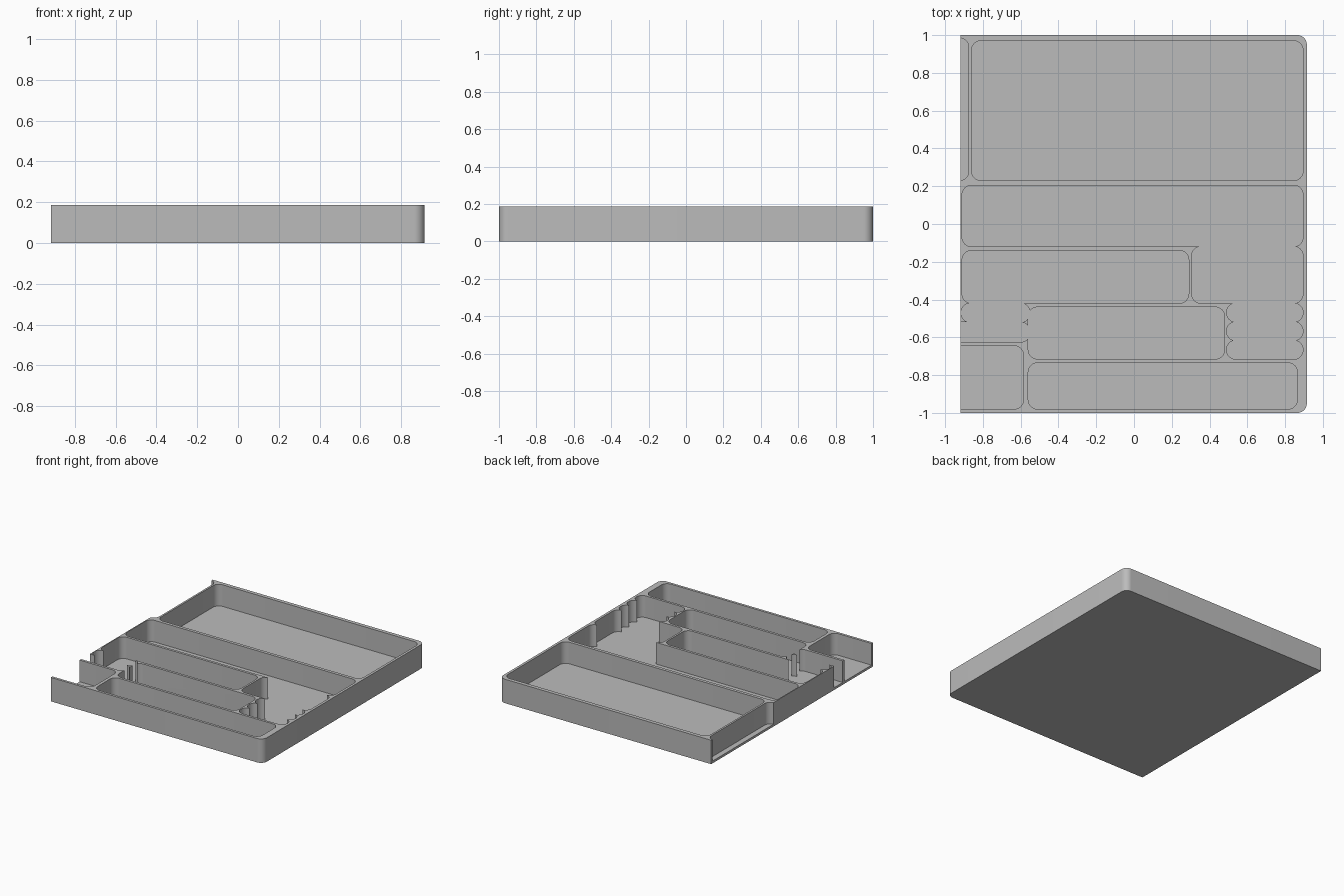
import bpy, bmesh, math

cube = bpy.data.objects.get("Cube")
if cube:
    bpy.data.objects.remove(cube, do_unlink=True)

HEIGHT, FLOOR, RADIUS = 0.187, 0.018, 0.05
LEFT, RIGHT = -0.918, 0.915
OPEN = -1.1  # cuts that run out through the open side

grey = bpy.data.materials.new("plain grey")
grey.use_nodes = True
COLOUR = (0.5, 0.5, 0.5, 1)
grey.diffuse_color = COLOUR
grey.node_tree.nodes["Principled BSDF"].inputs["Base Color"].default_value = COLOUR


def rounded_slab(name, x0, x1, y0, y1, z0, z1, r_left, r_right, steps=10):
    """Extruded rectangle with separate corner radii at its two ends."""
    bm = bmesh.new()
    ring = []
    corners = [(x1, y1, r_right, 0), (x0, y1, r_left, 90),
               (x0, y0, r_left, 180), (x1, y0, r_right, 270)]
    for x, y, r, start in corners:
        cx = x - r if x == x1 else x + r
        cy = y - r if y == y1 else y + r
        for i in range(steps + 1 if r else 1):
            a = math.radians(start + 90 * i / steps)
            ring.append(bm.verts.new((cx + r * math.cos(a), cy + r * math.sin(a), z0)))
    base = bm.faces.new(ring)
    top = bmesh.ops.extrude_face_region(bm, geom=[base])
    verts = [v for v in top["geom"] if isinstance(v, bmesh.types.BMVert)]
    bmesh.ops.translate(bm, verts=verts, vec=(0, 0, z1 - z0))
    bmesh.ops.recalc_face_normals(bm, faces=bm.faces)
    mesh = bpy.data.meshes.new(name)
    bm.to_mesh(mesh)
    bm.free()
    mesh.materials.append(grey)
    obj = bpy.data.objects.new(name, mesh)
    bpy.context.collection.objects.link(obj)
    return obj


# Solid tray body, square on the left and rounded on the right
tray = rounded_slab("drawer_tray", LEFT, RIGHT, -1, 1, 0, HEIGHT, 0, RADIUS)

# Compartments: x0, x1, y0, y1
pockets = [
    (-0.86, 0.895, 0.23, 0.97),      # large rear bin
    (OPEN, -0.875, 0.23, 0.985),     # open rear side slot
    (-0.91, 0.895, -0.12, 0.205),    # long middle bin
    (0.305, 0.895, -0.42, -0.119),   # bin joined to the middle one
    (-0.91, 0.29, -0.42, -0.14),     # upper cutlery bin
    (-0.56, 0.48, -0.715, -0.44),    # lower cutlery bin
    (-0.916, -0.55, -0.521, -0.419), # small side slot
    (OPEN, -0.55, -0.625, -0.52),    # open side slot
    (OPEN, -0.585, -0.98, -0.645),   # open front corner bin
    (-0.56, 0.865, -0.98, -0.735),   # front bin
]
# Row of scalloped slots on the right
for i in range(3):
    y = -0.419 - 0.0985 * i
    pockets.append((0.49, 0.895, y - 0.1, y))

bpy.context.view_layer.objects.active = tray
tray.select_set(True)
for x0, x1, y0, y1 in pockets:
    r = min(RADIUS, (y1 - y0) / 2 - 0.001)
    cutter = rounded_slab("pocket_cutter", x0, x1, y0, y1, FLOOR, HEIGHT + 0.1, r, r)
    cutter.hide_render = True
    cut = tray.modifiers.new("pocket", 'BOOLEAN')
    cut.operation = 'DIFFERENCE'
    cut.solver = 'EXACT'
    cut.object = cutter
    bpy.ops.object.modifier_apply(modifier=cut.name)
    bpy.data.objects.remove(cutter, do_unlink=True)

bpy.ops.object.shade_smooth_by_angle(angle=math.radians(30))
